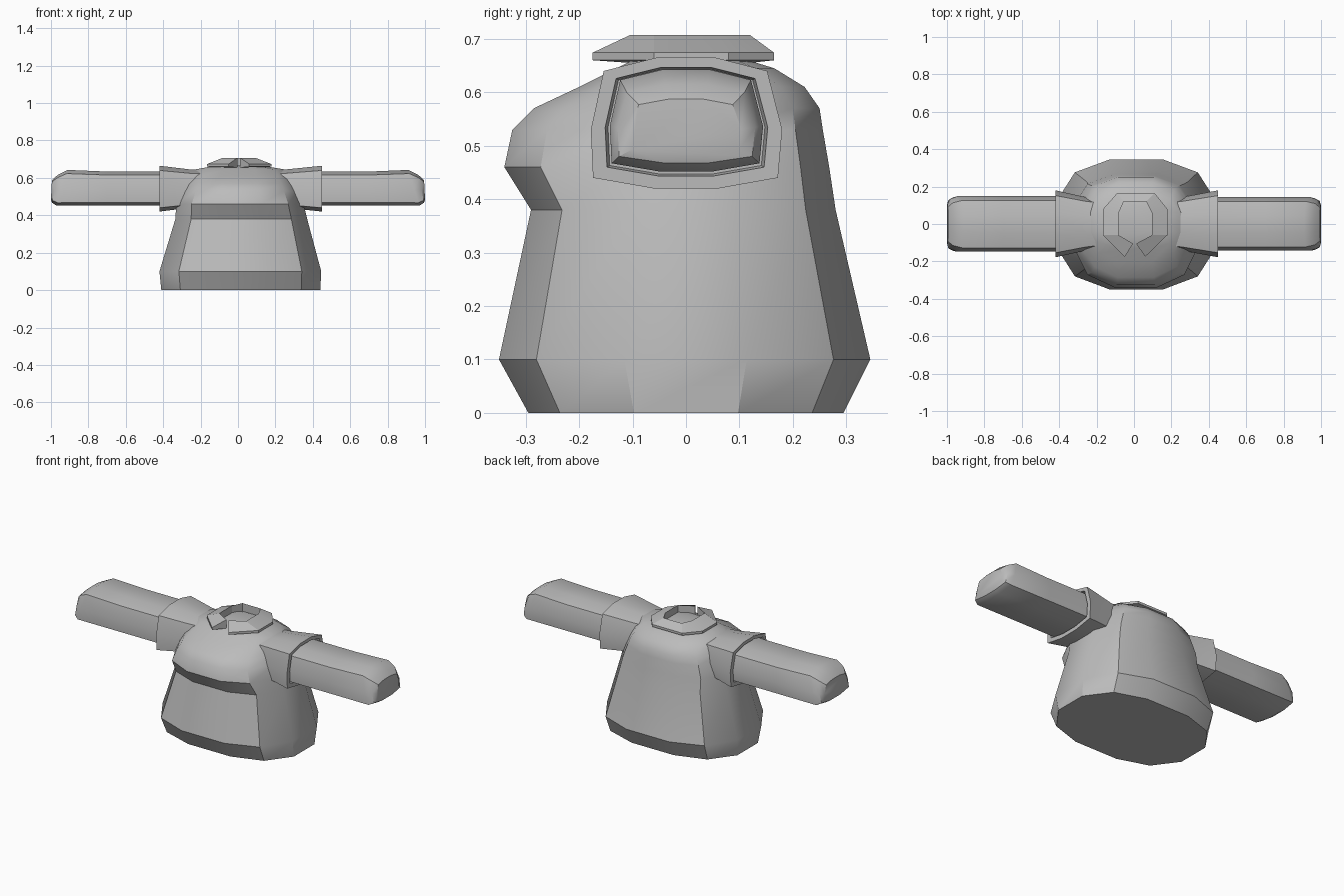
import bpy, bmesh, math

if "Cube" in bpy.data.objects:
    bpy.data.objects.remove(bpy.data.objects["Cube"])

grey = bpy.data.materials.new("plain grey")
grey.diffuse_color = (0.5, 0.5, 0.5, 1)
grey.use_nodes = True
grey.node_tree.nodes["Principled BSDF"].inputs["Base Color"].default_value = grey.diffuse_color


def loft(name, rings, closed=False, cap_start=True, cap_end=True, angle=30):
    """Skin a list of equal-length rings; closed joins the last ring to the first."""
    bm = bmesh.new()
    rows = [[bm.verts.new(p) for p in ring] for ring in rings]
    n = len(rows[0])
    pairs = list(zip(rows, rows[1:])) + ([(rows[-1], rows[0])] if closed else [])
    for a, b in pairs:
        for i in range(n):
            j = (i + 1) % n
            bm.faces.new((a[i], a[j], b[j], b[i]))
    if cap_start and not closed:
        bm.faces.new(rows[0][::-1])
    if cap_end and not closed:
        bm.faces.new(rows[-1])
    bmesh.ops.recalc_face_normals(bm, faces=bm.faces)
    me = bpy.data.meshes.new(name)
    bm.to_mesh(me)
    bm.free()
    ob = bpy.data.objects.new(name, me)
    bpy.context.collection.objects.link(ob)
    me.materials.append(grey)
    bpy.ops.object.select_all(action='DESELECT')
    ob.select_set(True)
    bpy.context.view_layer.objects.active = ob
    bpy.ops.object.shade_smooth_by_angle(angle=math.radians(angle))
    return ob


# Torso: twelve-sided rings, each (z, left, right, front, back)
QUARTER = [(1, .33), (.76, .8), (.33, 1)]
OUTLINE = (QUARTER + [(-x, y) for x, y in QUARTER[::-1]]
           + [(-x, -y) for x, y in QUARTER] + [(x, -y) for x, y in QUARTER[::-1]])
LEVELS = [(0, -.41, .44, -.295, .295), (.1, -.42, .445, -.35, .345),
          (.38, -.335, .37, -.29, .28), (.46, -.33, .35, -.34, .268),
          (.53, -.30, .32, -.325, .256), (.57, -.28, .30, -.285, .25),
          (.61, -.26, .28, -.20, .222), (.645, -.23, .25, -.13, .165),
          (.665, -.12, .13, -.09, .1)]


def torso_ring(z, left, right, front, back):
    cx = (left + right) / 2
    return [(cx + x * (right - left) / 2, y * (back if y > 0 else -front), z)
            for x, y in OUTLINE]


loft("torso", [torso_ring(*lv) for lv in LEVELS], angle=35)

# Sleeve and arm cross-section in (y, z)
SECTION = [(-.055, .665), (.055, .665), (.152, .64), (.18, .53), (.172, .44),
           (.06, .42), (-.06, .42), (-.174, .44), (-.178, .53), (-.154, .64)]
MID = .545


def arm_ring(x, sy, sz, dz=0, lean=0):
    """Section ring at x, scaled; lean pushes the lower points outward."""
    s = 1 if x > 0 else -1
    return [(x + s * lean * (.665 - z) / .245, y * sy, MID + (z - MID) * sz + dz)
            for y, z in SECTION]


for side, s, cuff in (("right", 1, .45), ("left", -1, .42)):
    # Sleeve flaring to a rim with a recess inside it
    loft(side + "_sleeve", [
        arm_ring(s * .13, .7, .7, .01), arm_ring(s * .26, .8, .84, 0),
        arm_ring(s * cuff, 1, 1), arm_ring(s * cuff, .85, .83, .002),
        arm_ring(s * (cuff - .03), .82, .80, .002)])
    # Arm ending in a sloped, rounded hand
    wide = .8 if s > 0 else .83
    loft(side + "_arm", [
        arm_ring(s * (cuff - .05), wide, .74, .0), arm_ring(s * .7, wide, .74, 0),
        arm_ring(s * .91, wide, .78, .004, .06),
        arm_ring(s * .965, wide * .9, .60, -.002, .03),
        arm_ring(s * .995, wide * .72, .42, -.008, .005)], angle=32)

# Collar: sloped band, open at the front; outer and inner paths in (x, y)
OUTER = [(.06, -.175), (.178, -.06), (.178, .08), (.11, .165),
         (-.09, .165), (-.165, .08), (-.165, -.06), (-.05, -.175)]
INNER = [(.012, -.105), (.095, -.06), (.095, .06), (.065, .12),
         (-.055, .12), (-.082, .06), (-.082, -.06), (-.004, -.105)]
loft("collar", [[(*o, .66), (*o, .674), (*i, .707), (*i, .655)]
                for o, i in zip(OUTER, INNER)], angle=20)
